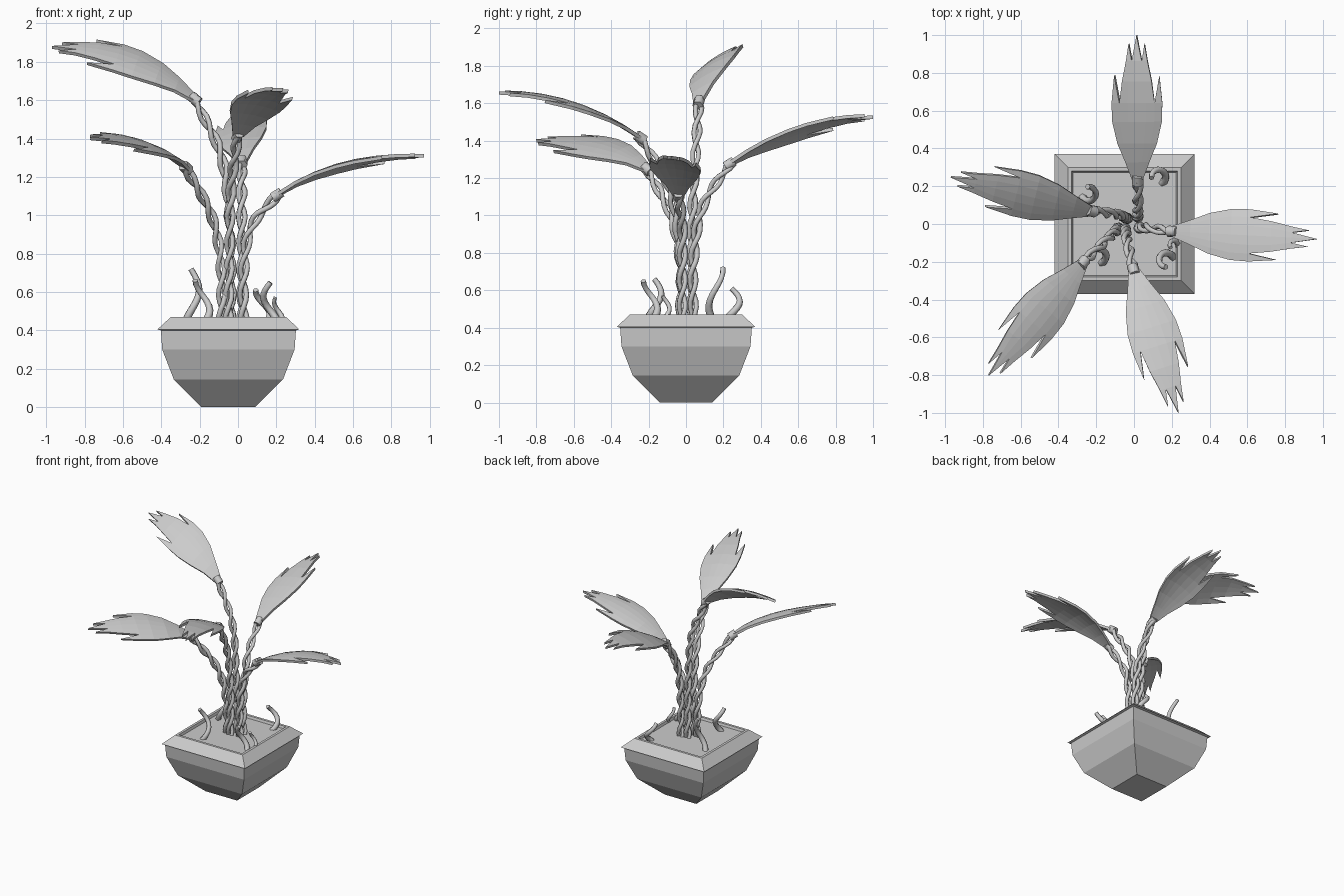
import bpy, bmesh, math
from mathutils import Vector

if "Cube" in bpy.data.objects:
    bpy.data.objects.remove(bpy.data.objects["Cube"])

PX = -0.05  # pot centre in x


def mesh_object(name, bm):
    bmesh.ops.recalc_face_normals(bm, faces=bm.faces[:])
    me = bpy.data.meshes.new(name)
    bm.to_mesh(me)
    bm.free()
    ob = bpy.data.objects.new(name, me)
    bpy.context.collection.objects.link(ob)
    return ob


def square_lathe(name, rings):
    """Stack of square rings (half width, z), capped at both ends."""
    bm = bmesh.new()
    loops = [[bm.verts.new((PX + sx * h, sy * h, z))
              for sx, sy in ((-1, -1), (1, -1), (1, 1), (-1, 1))] for h, z in rings]
    for a, b in zip(loops, loops[1:]):
        for i in range(4):
            bm.faces.new((a[i], a[(i + 1) % 4], b[(i + 1) % 4], b[i]))
    bm.faces.new(loops[0])
    bm.faces.new(loops[-1])
    return mesh_object(name, bm)


def tubes(name, paths, depth, taper=0.0):
    cu = bpy.data.curves.new(name, 'CURVE')
    cu.dimensions = '3D'
    cu.bevel_depth = depth
    cu.bevel_resolution = 1
    cu.use_fill_caps = True
    for pts in paths:
        sp = cu.splines.new('POLY')
        sp.points.add(len(pts) - 1)
        for i, p in enumerate(pts):
            sp.points[i].co = (*p, 1)
            sp.points[i].radius = 1 - taper * i / (len(pts) - 1)
    ob = bpy.data.objects.new(name, cu)
    bpy.context.collection.objects.link(ob)
    bpy.ops.object.select_all(action='DESELECT')
    ob.select_set(True)
    bpy.context.view_layer.objects.active = ob
    bpy.ops.object.convert(target='MESH')
    return ob


def smooth_path(pts, n=9):
    """Catmull-Rom curve through the points."""
    p = [Vector(q) for q in pts]
    p = [2 * p[0] - p[1]] + p + [2 * p[-1] - p[-2]]
    out = []
    for i in range(1, len(p) - 2):
        a, b, c, d = p[i - 1:i + 3]
        for k in range(n):
            t = k / n
            out.append(0.5 * (2 * b + (c - a) * t + (2 * a - 5 * b + 4 * c - d) * t * t
                              + (3 * b - a - 3 * c + d) * t ** 3))
    return out + [p[-2]]


def twisted_stem(name, pts):
    path = smooth_path(pts)
    strands, length = [[], []], 0
    for i, p in enumerate(path):
        tan = (path[min(i + 1, len(path) - 1)] - path[max(i - 1, 0)]).normalized()
        u = tan.cross(Vector((0.3, 1, 0))).normalized()
        v = tan.cross(u)
        if i:
            length += (p - path[i - 1]).length
        for s in range(2):
            a = length / 0.27 * math.tau + s * math.pi
            strands[s].append(p + 0.017 * (u * math.cos(a) + v * math.sin(a)))
    tubes(name, strands, 0.014)


# leaf lanes: (t, inner, middle, outer half widths), then pointed fingers
ROWS = [(0, .01, .02, .03), (.12, .022, .045, .065), (.25, .037, .074, .107),
        (.4, .048, .095, .134), (.53, .05, .095, .137), (.68, .044, .08), (.82, .027, .058)]


def leaf(name, base, tip, power, roll):
    base, tip = Vector(base), Vector(tip)
    d = tip - base
    flat = Vector((d.x, d.y, 0))
    right = Vector((d.y, -d.x, 0)).normalized()
    side = right * math.cos(roll) + Vector((0, 0, math.sin(roll)))

    def at(t, w):
        p = base + flat * t + side * w
        p.z += d.z * (1 - (1 - min(t, 1)) ** power) - w * w
        return p

    bm = bmesh.new()
    mid = [bm.verts.new(at(r[0], 0)) for r in ROWS]
    end = bm.verts.new(at(1, 0))
    for s in (-1, 1):
        g = [[m] + [bm.verts.new(at(r[0], s * w)) for w in r[1:]] for m, r in zip(mid, ROWS)]
        for a, b in zip(g, g[1:]):
            for k in range(len(b) - 1):
                bm.faces.new((a[k], a[k + 1], b[k + 1], b[k]))
        bm.faces.new((g[4][2], g[4][3], bm.verts.new(at(.72, s * .122))))
        bm.faces.new((g[6][1], g[6][2], bm.verts.new(at(.94, s * .043))))
        bm.faces.new((g[6][0], g[6][1], end))
    ob = mesh_object(name, bm)
    mod = ob.modifiers.new("thickness", 'SOLIDIFY')
    mod.thickness = 0.018
    mod.offset = 0
    # collar joining the leaf to its stem
    slope = (at(.08, 0) - at(0, 0)).normalized()
    tubes(name + "_collar", [[base - slope * 0.035, base + slope * 0.02]], 0.03)


# pot and soil
square_lathe("pot", [(.14, 0), (.285, .145), (.345, .30), (.352, .40), (.37, .405),
                     (.30, .47), (.28, .47), (.27, .44)])
square_lathe("soil", [(.272, .43), (.272, .452)])

# plants: stem points (ending at leaf base), leaf tip, bend power, roll
PLANTS = {
    "back": ([(.02, .04, .44), (.02, .04, .75), (.02, .09, 1.05), (.02, .24, 1.28)],
             (.015, 1.0, 1.525), 2.0, .25),
    "right": ([(.03, -.02, .44), (.03, -.02, .7), (.07, -.02, .94), (.21, -.04, 1.11)],
              (.97, -.08, 1.31), 2.6, .1),
    "front": ([(-.05, -.03, .44), (-.045, -.03, .8), (-.035, -.09, 1.15), (0, -.25, 1.42)],
              (.235, -1.0, 1.655), 2.3, .15),
    "front_left": ([(-.085, -.02, .44), (-.09, -.03, .75), (-.14, -.08, 1.0), (-.275, -.21, 1.25)],
                   (-.77, -.8, 1.40), 3.3, .35),
    "left": ([(-.035, .03, .44), (-.04, .03, .9), (-.085, .05, 1.3), (-.23, .07, 1.61)],
             (-.97, .25, 1.875), 2.5, .5),
}
for key, (pts, tip, power, roll) in PLANTS.items():
    twisted_stem(key + "_stem", pts)
    leaf(key + "_leaf", pts[-1], tip, power, roll)

# curled young shoots: centre x, y, top z, start angle
for i, (x, y, top, a0) in enumerate([(-.24, .16, .72, 3.6), (-.185, -.17, .66, 5.0),
                                     (.13, .25, .61, 5.2), (.17, -.19, .65, .3),
                                     (.21, -.11, .57, 5.8)]):
    r = 0.038 if i < 4 else 0.022
    pts = []
    for k in range(11):
        a = a0 + k / 10 * 4.4
        pts.append(Vector((x + r * math.cos(a), y + r * math.sin(a),
                           .44 + (top - .44) * k / 10)))
    tubes(f"shoot_{i + 1}", [pts], 0.021 if i < 4 else 0.015, 0.3)
